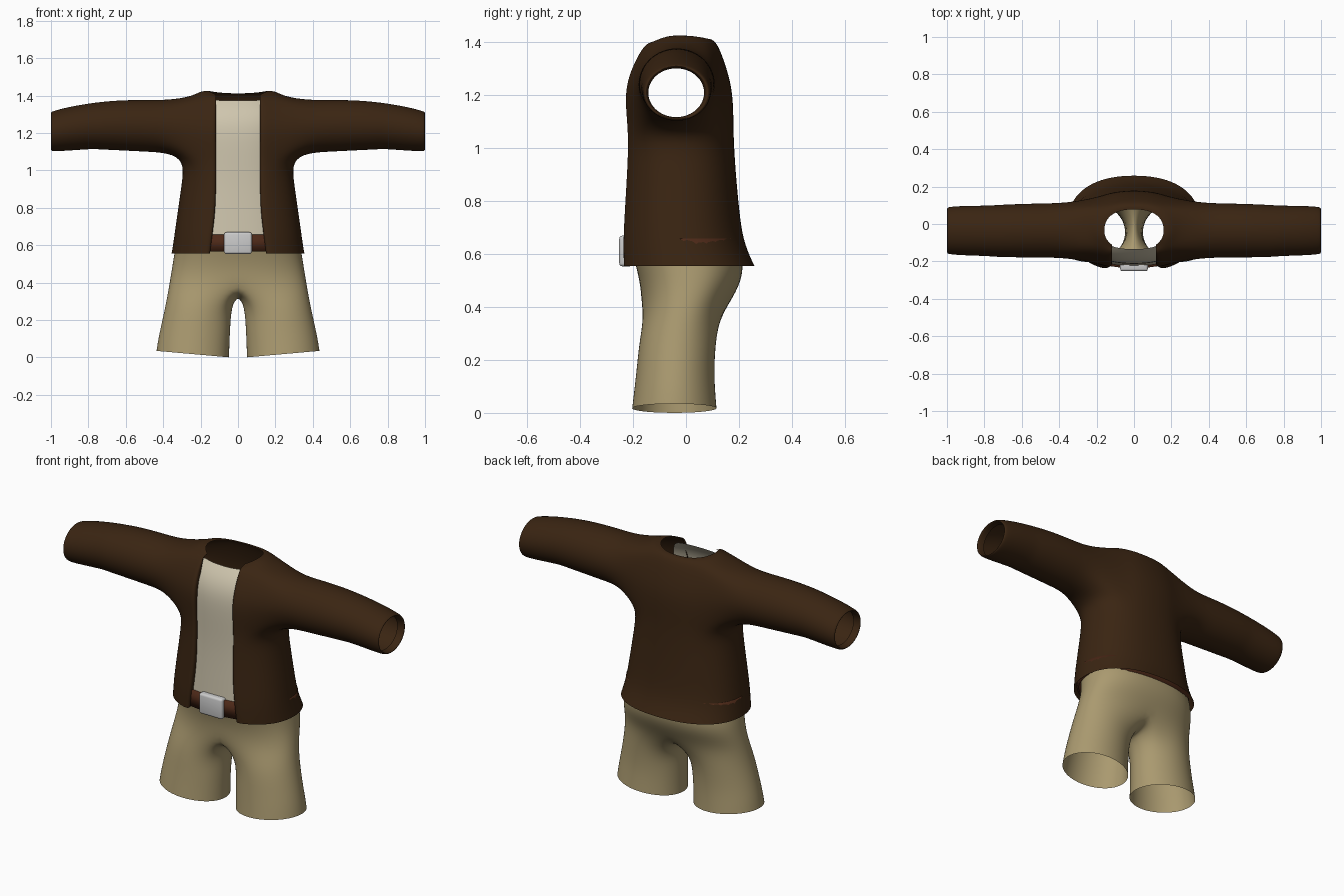
import bpy, bmesh, math

if "Cube" in bpy.data.objects:
    bpy.data.objects.remove(bpy.data.objects["Cube"])

def material(name, rgb):
    m = bpy.data.materials.new(name)
    m.diffuse_color = (*rgb, 1)
    m.use_nodes = True
    m.node_tree.nodes["Principled BSDF"].inputs["Base Color"].default_value = m.diffuse_color
    return m

def finish(bm, name, mat=None, mirror=True, levels=2):
    bmesh.ops.delete(bm, geom=[v for v in bm.verts if not v.link_faces], context='VERTS')
    bmesh.ops.recalc_face_normals(bm, faces=bm.faces)
    for f in bm.faces:
        f.smooth = True
    me = bpy.data.meshes.new(name)
    bm.to_mesh(me)
    bm.free()
    ob = bpy.data.objects.new(name, me)
    bpy.context.collection.objects.link(ob)
    if mat:
        me.materials.append(mat)
    if mirror:
        md = ob.modifiers.new("mirror", 'MIRROR')
        md.use_clip = True
        md.merge_threshold = 0.002
    if levels:
        sub = ob.modifiers.new("smooth", 'SUBSURF')
        sub.levels = sub.render_levels = levels
    return ob

def section(hx, yf, yb, a, n=2.3):
    """Point on a rounded body cross-section; a = -90 front, 0 side, 90 back."""
    c, s = math.cos(math.radians(a)), math.sin(math.radians(a))
    y = (yf + yb) / 2 + (yb - yf) / 2 * math.copysign(abs(s) ** (2 / n), s)
    return hx * abs(c) ** (2 / n), y

def front_angle(g, hx, n=2.3):
    return -math.degrees(math.acos((g / hx) ** (n / 2)))

def skin(bm, rows, closed=False, skip=lambda i, j: False):
    for i in range(len(rows) - 1):
        a, b = rows[i], rows[i + 1]
        m = len(a)
        for j in range(m if closed else m - 1):
            if not skip(i, j):
                k = (j + 1) % m
                bm.faces.new((a[j], a[k], b[k], b[j]))

brown = material("jacket_brown", (0.042, 0.018, 0.006))
tan = material("trouser_tan", (0.40, 0.32, 0.16))
cream = material("shirt_cream", (0.62, 0.56, 0.42))
leather = material("belt_leather", (0.075, 0.022, 0.009))

# Jacket: half torso with an open front, armhole and sleeve
# z, half width, front y, back y, half gap of the front opening
TORSO = [(.555, .36, -.262, .262, .145), (.60, .352, -.262, .24, .14),
         (.67, .342, -.26, .215, .13), (.80, .324, -.25, .20, .115),
         (.94, .302, -.242, .188, .113), (1.05, .293, -.24, .182, .113),
         (1.14, .305, -.248, .182, .113), (1.23, .305, -.25, .176, .113),
         (1.32, .29, -.218, .15, .113), (1.395, .25, -.17, .12, .113),
         (1.425, .20, -.15, .098, .113), (1.425, .16, -.14, .08, .113)]
bm = bmesh.new()
rows = []
for z, hx, yf, yb, g in TORSO:
    a0 = front_angle(g, hx)
    angles = [a0 * f for f in (1, .75, .5, .25)] + [0, 18, 36, 54, 72, 90]
    x, y = section(hx, yf, yb, a0)
    fold = .045 if z < 1.35 else .015
    pts = [(x + .006, y + fold, a0)] + [(*section(hx, yf, yb, a), a) for a in angles]
    row = []
    for x, y, a in pts:
        s = math.sin(math.radians(a))
        dip = (.04 if s < 0 else .014) * s * s if z > 1.4 else 0
        row.append(bm.verts.new((x, y, z - dip)))
    rows.append(row)
R0, R1, C0, C1 = 5, 9, 2, 8
skin(bm, rows, skip=lambda i, j: R0 <= i < R1 and C0 <= j < C1)
loop = ([rows[R0][j] for j in range(C0, C1)] + [rows[i][C1] for i in range(R0, R1)] +
        [rows[R1][j] for j in range(C1, C0, -1)] + [rows[i][C0] for i in range(R1, R0, -1)])
# x, bottom z, top z, front y, back y
SLEEVE = [(.37, 1.092, 1.377, -.182, .114), (.50, 1.098, 1.379, -.182, .112),
          (.65, 1.106, 1.376, -.180, .108), (.74, 1.110, 1.366, -.178, .103),
          (.78, 1.113, 1.362, -.173, .100), (.90, 1.104, 1.342, -.170, .099),
          (.975, 1.100, 1.322, -.165, .095), (1.0, 1.102, 1.314, -.160, .09),
          (1.0, 1.112, 1.305, -.148, .075), (.96, 1.115, 1.302, -.144, .07)]
arm = [loop]
for x, z0, z1, y0, y1 in SLEEVE:
    ring = []
    for k in range(20):
        t = math.radians(-144 + 18 * k)
        ring.append(bm.verts.new((x, (y0 + y1) / 2 + (y1 - y0) / 2 * math.cos(t),
                                  (z0 + z1) / 2 + (z1 - z0) / 2 * math.sin(t))))
    arm.append(ring)
skin(bm, arm, closed=True)
finish(bm, "jacket", brown)

# Shirt: front panel behind the jacket opening
SHIRT = [(.60, .33, -.225, .2), (.75, .31, -.218, .18), (.95, .28, -.21, .16),
         (1.12, .28, -.215, .16), (1.24, .28, -.212, .15), (1.32, .26, -.18, .13),
         (1.372, .20, -.135, .09)]
bm = bmesh.new()
rows = []
for z, hx, yf, yb in SHIRT:
    row = []
    for a in (-90, -80, -70, -60, -48):
        x, y = section(hx, yf, yb, a)
        row.append(bm.verts.new((x, y, z + .25 * x * x)))
    rows.append(row)
skin(bm, rows)
finish(bm, "shirt", cream)

# Belt: thin band around the waist
bm = bmesh.new()
rows = []
for z, d in ((.565, -.012), (.565, 0), (.658, 0), (.658, -.012)):
    rows.append([bm.verts.new((*section(.34 + d, -.236 - d, .215 + d, a), z))
                 for a in range(-90, 91, 10)])
skin(bm, rows)
belt = finish(bm, "belt", leather, levels=0)

# Buckle: bevelled block
bm = bmesh.new()
bmesh.ops.create_cube(bm, size=1)
for v in bm.verts:
    v.co = (v.co.x * .148, v.co.y * .05 - .227, v.co.z * .116 + .611)
bmesh.ops.bevel(bm, geom=list(bm.edges), offset=.012, segments=3, profile=.5, affect='EDGES')
finish(bm, "belt_buckle", mirror=False, levels=0)

# Trousers: half hips, crotch strip and one leg
HIPS = [(.645, .325, -.215, .195), (.56, .343, -.192, .222),
        (.48, .355, -.172, .205), (.39, .370, -.168, .150)]
bm = bmesh.new()
rows = []
for z, hx, yf, yb in HIPS:
    rows.append([bm.verts.new((*section(hx, yf, yb, -90 + 15 * k), z)) for k in range(13)])
skin(bm, rows)
yb, yf = rows[-1][12].co.y, rows[-1][0].co.y
crotch = []
for k in range(1, 6):
    u = k / 6
    crotch.append(bm.verts.new((0, yb + (yf - yb) * u, .39 - .062 * math.sin(math.pi * u))))
# z inside, z outside, inner x, outer x, front y, back y
LEGS = [(.275, .29, .033, .388, -.178, .116), (.15, .17, .04, .415, -.190, .109),
        (.06, .09, .044, .432, -.200, .114), (0, .035, .045, .44, -.207, .119)]
leg = [rows[-1] + crotch]
for z0, z1, x0, x1, y0, y1 in LEGS:
    ring = []
    for k in range(18):
        t = math.radians(-130 + 260 / 12 * k if k <= 12 else 130 + 100 / 6 * (k - 12))
        u = (1 + math.cos(t)) / 2
        ring.append(bm.verts.new((x0 + (x1 - x0) * u,
                                  (y0 + y1) / 2 + (y1 - y0) / 2 * math.sin(t),
                                  z0 + (z1 - z0) * u)))
    leg.append(ring)
skin(bm, leg, closed=True)
finish(bm, "trousers", tan)
